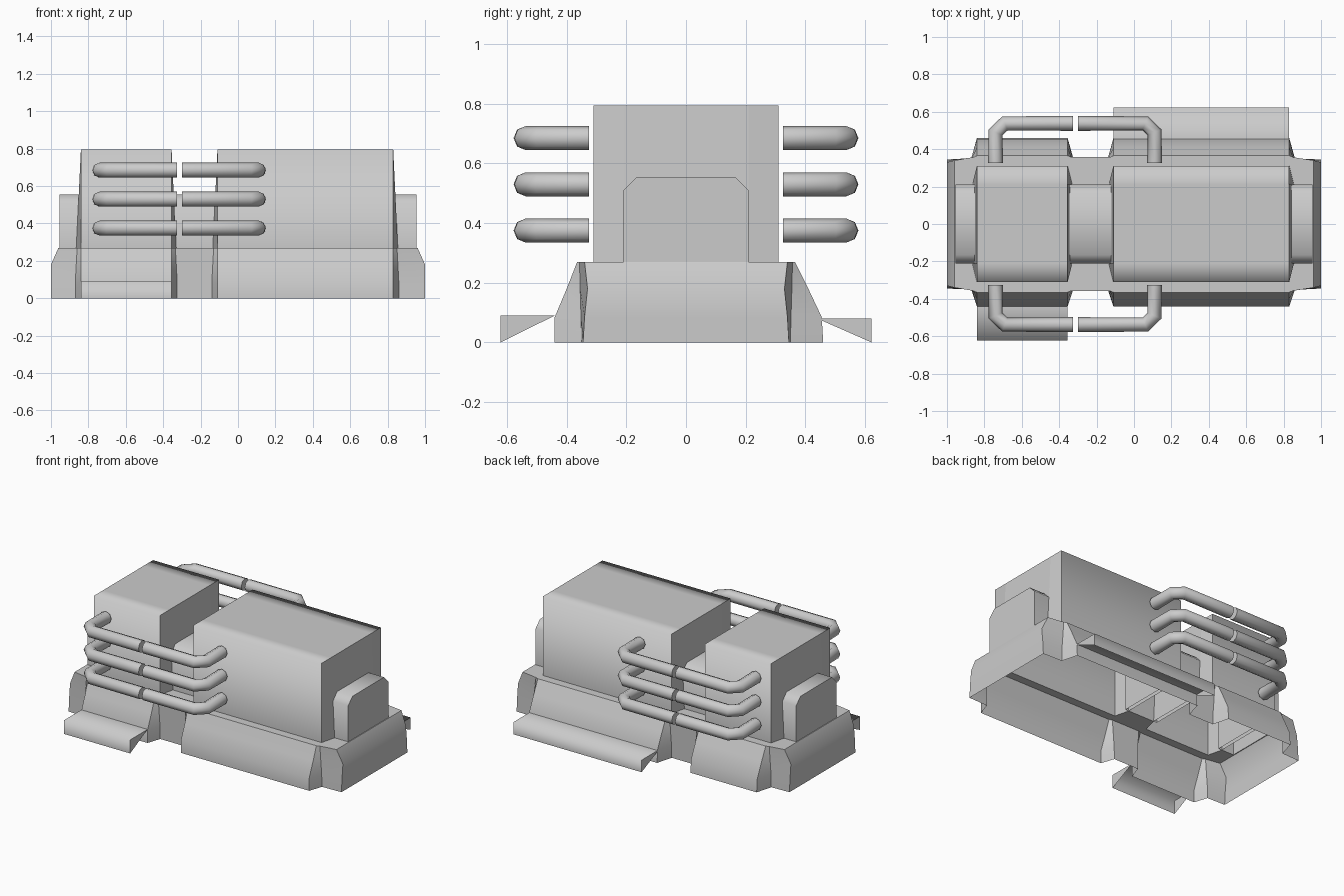
import bpy, bmesh, math

cube = bpy.data.objects.get("Cube")
if cube:
    bpy.data.objects.remove(cube, do_unlink=True)

grey = bpy.data.materials.new("plain_grey")
colour = (0.6, 0.6, 0.6, 1)
grey.diffuse_color = colour
grey.use_nodes = True
grey.node_tree.nodes["Principled BSDF"].inputs["Base Color"].default_value = colour


def add_loft(name, rings, closed=True, cap_first=False, cap_last=False, angle=None):
    """Join rings of points with quads; soft shading along x, crisp end faces."""
    bm = bmesh.new()
    rows = [[bm.verts.new(p) for p in ring] for ring in rings]
    count = len(rows[0])
    for low, high in zip(rows, rows[1:]):
        for i in range(count if closed else count - 1):
            j = (i + 1) % count
            bm.faces.new((low[i], low[j], high[j], high[i]))
    if cap_first:
        bm.faces.new(rows[0][::-1])
    if cap_last:
        bm.faces.new(rows[-1])
    bmesh.ops.recalc_face_normals(bm, faces=bm.faces)
    bm.normal_update()
    for f in bm.faces:
        f.smooth = angle is not None or abs(f.normal.x) < 0.4
    mesh = bpy.data.meshes.new(name)
    bm.to_mesh(mesh)
    bm.free()
    if angle is not None:
        mesh.set_sharp_from_angle(angle=math.radians(angle))
    mesh.materials.append(grey)
    obj = bpy.data.objects.new(name, mesh)
    bpy.context.collection.objects.link(obj)
    return obj


def add_extrusion(name, profile, x0, x1):
    """Open-bottomed (y, z) profile drawn along x with closed ends."""
    rings = [[(x, y, z) for y, z in profile] for x in (x0, x1)]
    return add_loft(name, rings, closed=False, cap_first=True, cap_last=True)


TOP = 0.27          # height of the base
LOW = 0.085         # height where the base flanks turn vertical
LEFT = (-0.84, -0.355)   # small tower extent
RIGHT = (-0.11, 0.83)    # big tower extent
HALF, NECK, BULGE = 0.31, 0.21, 0.025


def outline(z, end_x, end_y, waist, front, back, bulge):
    """Plan of the base: ends, two wide sections and a waist between them."""
    def side(wide):
        pts = [(-end_x, end_y), (LEFT[0] - bulge, waist)]
        pts += [(LEFT[0], wide), (LEFT[1], wide)]
        pts += [(LEFT[1] + bulge, waist), (RIGHT[0] - bulge, waist)]
        pts += [(RIGHT[0], wide), (RIGHT[1], wide)]
        return pts + [(RIGHT[1] + bulge, waist), (end_x, end_y)]
    loop = side(back) + [(x, -y) for x, y in reversed(side(front))]
    return [(x, y, z) for x, y in loop]


# Hollow base skirt, finishing in the narrow shelf around the towers
add_loft("base_skirt", [
    outline(0, 1.0, 0.345, 0.35, 0.44, 0.46, 0.03),
    outline(LOW, 1.0, 0.34, 0.352, 0.44, 0.455, 0.03),
    outline(0.18, 1.0, 0.33, 0.355, 0.40, 0.41, 0.025),
    outline(TOP, 0.96, 0.34, 0.357, 0.365, 0.365, 0.02),
    outline(TOP, 0.955, NECK, NECK, HALF, HALF, BULGE),
], angle=30)

# Towers: flat on top, ends bulging out toward the bottom
for name, (x0, x1) in (("small_tower", LEFT), ("big_tower", RIGHT)):
    rings = []
    for z, b in ((TOP, BULGE), (0.795, 0)):
        end = [(x0, -HALF), (x0 - b, -NECK), (x0 - b, NECK), (x0, HALF)]
        far = [(x1, HALF), (x1 + b, NECK), (x1 + b, -NECK), (x1, -HALF)]
        rings.append([(x, y, z) for x, y in end + far])
    add_loft(name, rings, cap_last=True)

# Chamfered blocks at both ends and between the towers
chamfered = [(-NECK, TOP), (-NECK, 0.51), (-0.165, 0.555),
             (0.165, 0.555), (NECK, 0.51), (NECK, TOP)]
for name, x0, x1 in (("right_end_block", -0.955, LEFT[0]),
                     ("middle_block", LEFT[1], RIGHT[0]),
                     ("left_end_block", RIGHT[1], 0.955)):
    add_extrusion(name, chamfered, x0, x1)

# Low ledges, one on each long side
for name, side, height, (x0, x1) in (("front_ledge", -1, 0.09, LEFT),
                                     ("back_ledge", 1, 0.08, RIGHT)):
    add_extrusion(name, [(side * 0.44, height), (side * 0.622, height),
                         (side * 0.622, 0)], x0, x1)


def add_pipe(name, points):
    curve = bpy.data.curves.new(name, "CURVE")
    curve.dimensions = "3D"
    curve.bevel_depth = 0.04
    curve.bevel_resolution = 2
    curve.use_fill_caps = True
    spline = curve.splines.new("POLY")
    spline.points.add(len(points) - 1)
    for p, co in zip(spline.points, points):
        p.co = (*co, 1)
    curve.materials.append(grey)
    obj = bpy.data.objects.new(name, curve)
    bpy.context.collection.objects.link(obj)
    bpy.ops.object.select_all(action="DESELECT")
    obj.select_set(True)
    bpy.context.view_layer.objects.active = obj
    bpy.ops.object.convert(target="MESH")
    bpy.ops.object.shade_smooth_by_angle(angle=math.radians(50))


# Bent pipes: three levels on each long side, split near the waist
for side, side_name in ((-1, "front"), (1, "back")):
    for level, z in enumerate((0.375, 0.53, 0.685), 1):
        for half, leg_x, cut_x, inward in (("right", -0.74, -0.325, 1),
                                           ("left", 0.11, -0.3, -1)):
            path = [(leg_x, 0.325), (leg_x, 0.49),
                    (leg_x + inward * 0.05, 0.538), (cut_x, 0.538)]
            add_pipe(f"{side_name}_{half}_pipe_{level}",
                     [(x, side * y, z) for x, y in path])
